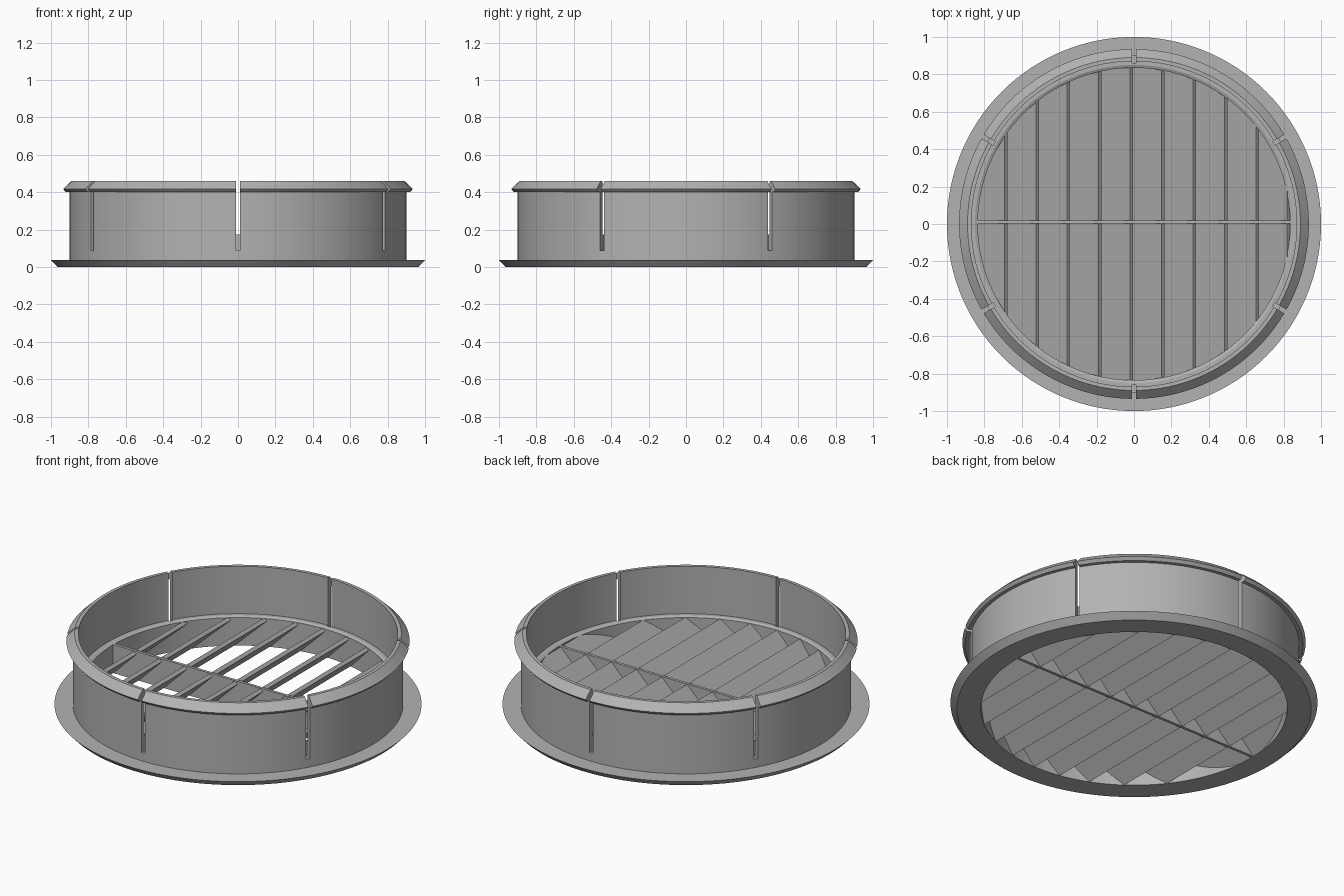
import bpy, bmesh, math
from mathutils import Matrix

if "Cube" in bpy.data.objects:
    bpy.data.objects.remove(bpy.data.objects["Cube"])

SEG = 128
grey = bpy.data.materials.new("light grey plastic")
grey.diffuse_color = (0.45, 0.45, 0.45, 1)
grey.use_nodes = True
grey.node_tree.nodes["Principled BSDF"].inputs["Base Color"].default_value = grey.diffuse_color


def make_object(name, bm):
    bmesh.ops.recalc_face_normals(bm, faces=bm.faces)
    mesh = bpy.data.meshes.new(name)
    bm.to_mesh(mesh)
    bm.free()
    mesh.materials.append(grey)
    ob = bpy.data.objects.new(name, mesh)
    bpy.context.collection.objects.link(ob)
    return ob


def lathe(name, profile):
    """Revolve a closed (radius, z) profile around z."""
    bm = bmesh.new()
    rings = [[bm.verts.new((r * math.cos(a), r * math.sin(a), z)) for r, z in profile]
             for a in (2 * math.pi * i / SEG for i in range(SEG))]
    n = len(profile)
    for i in range(SEG):
        a, b = rings[i], rings[(i + 1) % SEG]
        for j in range(n):
            k = (j + 1) % n
            bm.faces.new((a[j], b[j], b[k], a[k]))
    return make_object(name, bm)


def add_box(bm, x0, x1, y0, y1, z0, z1, turn=0):
    m = (Matrix.Rotation(turn, 4, 'Z')
         @ Matrix.Translation(((x0 + x1) / 2, (y0 + y1) / 2, (z0 + z1) / 2))
         @ Matrix.Diagonal((x1 - x0, y1 - y0, z1 - z0, 1)))
    bmesh.ops.create_cube(bm, size=1, matrix=m)


def boolean(ob, cutter, operation):
    mod = ob.modifiers.new(operation.lower(), 'BOOLEAN')
    mod.operation = operation
    mod.solver = 'EXACT'
    mod.object = cutter
    cutter.hide_render = True
    cutter.hide_set(True)


# Flange, collar wall, snap lip and inner seat ring as one revolved body
body = lathe("collar", [
    (0.835, 0.0), (0.965, 0.0), (1.0, 0.037), (0.9, 0.037),
    (0.9, 0.40), (0.92, 0.40), (0.935, 0.417), (0.89, 0.46),
    (0.87, 0.46), (0.87, 0.175), (0.85, 0.175), (0.835, 0.168)])

# Six slots that split the wall into spring tabs
bm = bmesh.new()
for i in range(6):
    add_box(bm, 0.862, 1.1, -0.012, 0.012, 0.088, 0.6, math.radians(30 + 60 * i))
slots = make_object("slot_cutter", bm)
boolean(body, slots, 'DIFFERENCE')

# Slanted louvre slats running front to back
bm = bmesh.new()
for i in range(10):
    x = -0.677 + 0.168 * i
    section = [(x, 0.154), (x - 0.016, 0.17), (x - 0.17, 0.016), (x - 0.154, 0.0005)]
    front = [bm.verts.new((px, -0.9, pz)) for px, pz in section]
    back = [bm.verts.new((px, 0.9, pz)) for px, pz in section]
    bm.faces.new(front)
    bm.faces.new(back[::-1])
    for j in range(4):
        k = (j + 1) % 4
        bm.faces.new((front[j], back[j], back[k], front[k]))
slats = make_object("louvre_slats", bm)

# Round trim limits the slats to the opening
bm = bmesh.new()
bmesh.ops.create_cone(bm, cap_ends=True, segments=SEG, radius1=0.84, radius2=0.84, depth=1)
trim = make_object("slat_trim_cutter", bm)
boolean(slats, trim, 'INTERSECT')

# Central crossbar
bm = bmesh.new()
add_box(bm, -0.84, 0.84, 0.003, 0.02, 0.0, 0.171)
make_object("crossbar", bm)

# Smooth curved walls, crisp edges
bpy.ops.object.select_all(action='DESELECT')
body.select_set(True)
bpy.context.view_layer.objects.active = body
bpy.ops.object.modifier_apply(modifier="difference")
bpy.ops.object.shade_smooth_by_angle(angle=math.radians(20))
